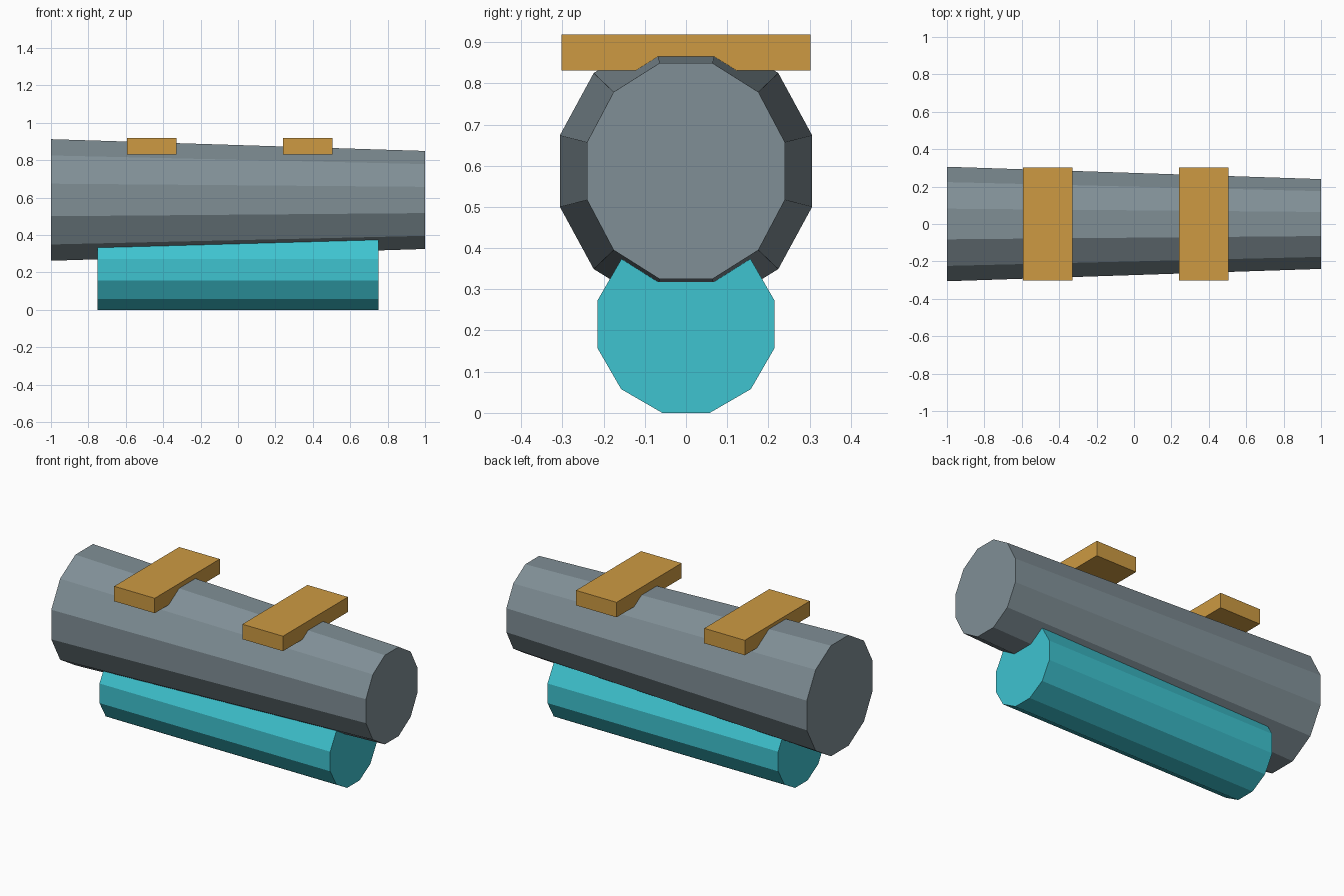
import bpy, bmesh, math

if "Cube" in bpy.data.objects:
    bpy.data.objects.remove(bpy.data.objects["Cube"])


def material(name, srgb):
    mat = bpy.data.materials.new(name)
    lin = [((c / 255 + 0.055) / 1.055) ** 2.4 for c in srgb]
    mat.diffuse_color = (*lin, 1)
    mat.use_nodes = True
    mat.node_tree.nodes["Principled BSDF"].inputs["Base Color"].default_value = mat.diffuse_color
    return mat


def finish(name, bm, mat):
    bmesh.ops.recalc_face_normals(bm, faces=bm.faces)
    mesh = bpy.data.meshes.new(name)
    bm.to_mesh(mesh)
    bm.free()
    mesh.materials.append(mat)
    obj = bpy.data.objects.new(name, mesh)
    bpy.context.collection.objects.link(obj)
    return obj


def twelve_sided_tube(name, ends, z, mat):
    """Each end is (x, half width, half height), measured to the flats."""
    bm = bmesh.new()
    rings = []
    for x, half_y, half_z in ends:
        ring = []
        for i in range(12):
            a = math.radians(15 + 30 * i)
            k = 1 / math.cos(math.radians(15))
            ring.append(bm.verts.new((x, half_y * k * math.cos(a),
                                      z + half_z * k * math.sin(a))))
        bm.faces.new(ring)
        rings.append(ring)
    for i in range(12):
        j = (i + 1) % 12
        bm.faces.new((rings[0][i], rings[0][j], rings[1][j], rings[1][i]))
    return finish(name, bm, mat)


def box(name, centre, size, mat):
    bm = bmesh.new()
    bmesh.ops.create_cube(bm, size=1)
    bmesh.ops.scale(bm, vec=size, verts=bm.verts)
    bmesh.ops.translate(bm, vec=centre, verts=bm.verts)
    return finish(name, bm, mat)


grey = material("steel grey", (128, 143, 150))
teal = material("bright teal", (62, 195, 208))
gold = material("ochre gold", (205, 154, 66))

# Tapered main body
twelve_sided_tube("main_body", [(-1, 0.306, 0.325), (1, 0.24, 0.262)], 0.587, grey)

# Straight lower tube
twelve_sided_tube("lower_tube", [(-0.75, 0.215, 0.215), (0.75, 0.215, 0.215)], 0.215, teal)

# Cross plates set into the top of the body
for side, x in (("left", -0.462), ("right", 0.372)):
    box(side + "_cross_plate", (x, 0, 0.875), (0.264, 0.604, 0.088), gold)
